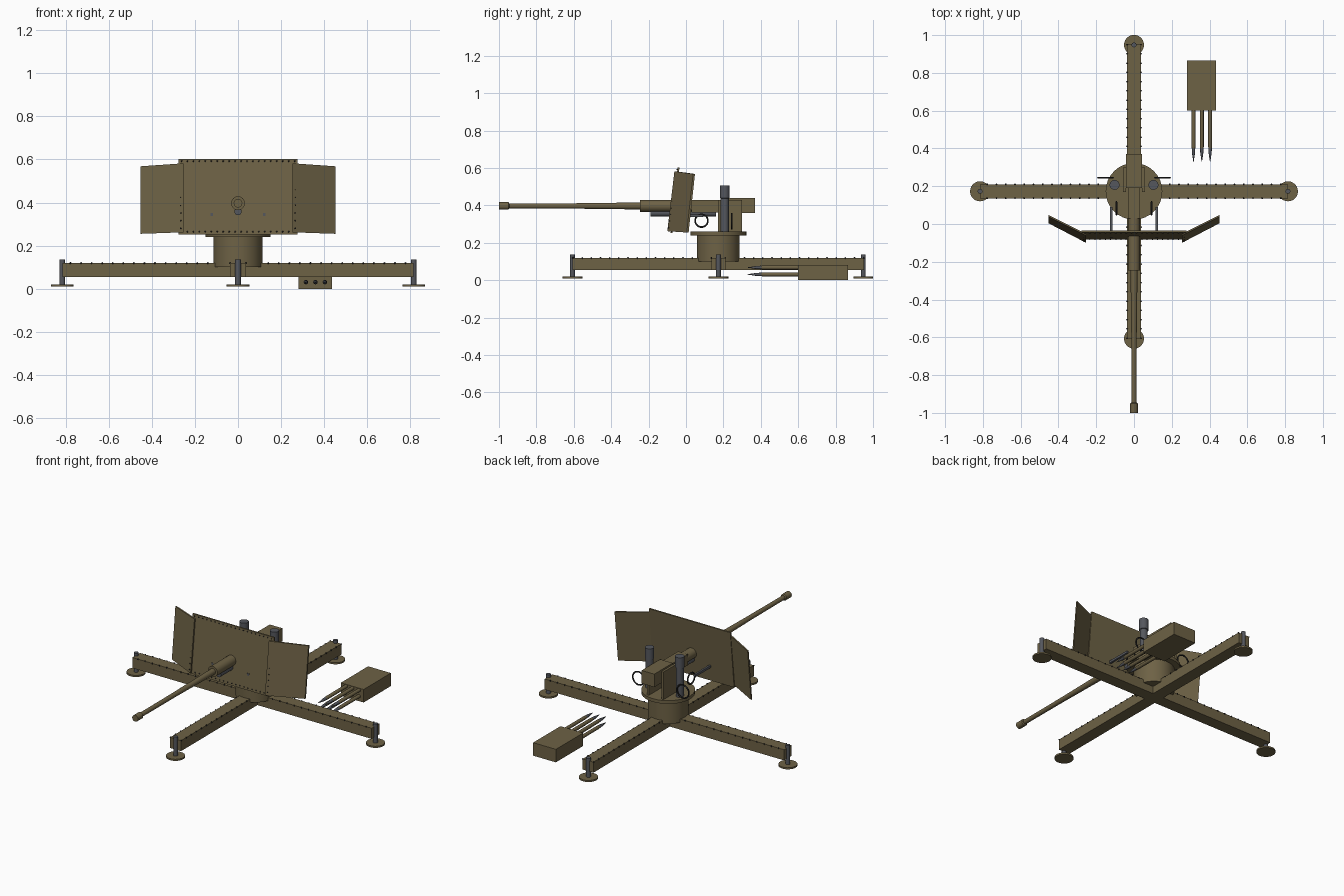
import bpy, bmesh, math
from mathutils import Vector

cube = bpy.data.objects.get("Cube")
if cube:
    bpy.data.objects.remove(cube, do_unlink=True)


def material(name, color):
    m = bpy.data.materials.new(name)
    m.use_nodes = True
    m.diffuse_color = (*color, 1)
    m.node_tree.nodes["Principled BSDF"].inputs["Base Color"].default_value = (*color, 1)
    return m


olive = material("olive paint", (0.155, 0.122, 0.06))
steel = material("grey steel", (0.09, 0.095, 0.11))
dark = material("dark rubber", (0.02, 0.02, 0.02))


def finish(name, bm, mat, smooth=False):
    bmesh.ops.recalc_face_normals(bm, faces=bm.faces)
    mesh = bpy.data.meshes.new(name)
    bm.to_mesh(mesh)
    bm.free()
    mesh.materials.append(mat)
    ob = bpy.data.objects.new(name, mesh)
    bpy.context.collection.objects.link(ob)
    if smooth:
        bpy.ops.object.select_all(action='DESELECT')
        ob.select_set(True)
        bpy.context.view_layer.objects.active = ob
        bpy.ops.object.shade_smooth_by_angle(angle=math.radians(35))
    return ob


def box(name, lo, hi, mat=olive):
    bm = bmesh.new()
    bmesh.ops.create_cube(bm, size=1)
    for v in bm.verts:
        v.co = Vector([lo[i] + (v.co[i] + 0.5) * (hi[i] - lo[i]) for i in range(3)])
    return finish(name, bm, mat)


def lathe(name, origin, axis, profile, mat=olive, sides=24):
    """Closed turned part; profile lists (distance along axis, radius)."""
    rot = Vector((0, 0, 1)).rotation_difference(Vector(axis))
    bm = bmesh.new()
    rings = []
    for d, r in profile:
        ring = []
        for i in range(sides):
            a = math.tau * i / sides
            p = Vector((r * math.cos(a), r * math.sin(a), d))
            ring.append(bm.verts.new(rot @ p + Vector(origin)))
        rings.append(ring)
    for a, b in zip(rings, rings[1:]):
        for i in range(sides):
            j = (i + 1) % sides
            bm.faces.new((a[i], a[j], b[j], b[i]))
    bm.faces.new(rings[0][::-1])
    bm.faces.new(rings[-1])
    return finish(name, bm, mat, True)


def plate(name, corners, thick):
    """Flat quad thickened backwards."""
    bm = bmesh.new()
    front = [bm.verts.new(c) for c in corners]
    back = [bm.verts.new(Vector(c) + Vector((0, thick, 0))) for c in corners]
    bm.faces.new(front)
    bm.faces.new(back)
    for i in range(4):
        j = (i + 1) % 4
        bm.faces.new((front[i], front[j], back[j], back[i]))
    return finish(name, bm, olive)


def rivets(name, points, r):
    bm = bmesh.new()
    for p in points:
        made = bmesh.ops.create_icosphere(bm, subdivisions=1, radius=r)
        bmesh.ops.translate(bm, verts=made["verts"], vec=p)
    return finish(name, bm, dark)


def ring(name, center, normal, radius, tube):
    rot = Vector((0, 0, 1)).rotation_difference(Vector(normal))
    bpy.ops.mesh.primitive_torus_add(location=center, rotation=rot.to_euler(), major_radius=radius,
                                     minor_radius=tube, major_segments=24, minor_segments=8)
    ob = bpy.context.object
    ob.name = name
    ob.data.materials.append(dark)
    bpy.ops.object.shade_smooth_by_angle(angle=math.radians(60))


# Cross-shaped carriage with riveted edges
CY, HALF, REACH = 0.173, 0.037, 0.815
BACK = 0.78
box("side_beam", (-REACH, CY - HALF, 0.055), (REACH, CY + HALF, 0.12))
box("long_beam", (-HALF, CY - BACK, 0.055), (HALF, CY + BACK, 0.12))
points = []
for i in range(14):
    d = 0.14 + i * 0.049
    for s in (-1, 1):
        for e in (-HALF, HALF):
            points += [(s * d, CY + e, 0.119), (e, CY + s * d, 0.119)]
rivets("beam_rivets", points, 0.005)

# Levelling jacks and foot pads
for label, x, y in (("left", REACH, CY), ("right", -REACH, CY),
                    ("back", 0, CY + BACK - 0.005), ("front", 0, CY - BACK)):
    lathe(label + "_foot_pad", (x, y, 0.01), (0, 0, 1), [(0, 0.053), (0.01, 0.053)])
    lathe(label + "_jack", (x, y, 0.02), (0, 0, 1), [(0, 0.013), (0.117, 0.013)], steel, 16)

# Pedestal and turntable
lathe("pedestal", (0, CY, 0.1), (0, 0, 1), [(0, 0.114), (0.145, 0.114)], sides=32)
lathe("turntable", (0, CY, 0.24), (0, 0, 1), [(0, 0.15), (0.02, 0.15)], sides=32)

# Gun
lathe("barrel", (0, -0.99, 0.397), (0, 1, 0), [(0, 0.013), (0.37, 0.014), (0.77, 0.019)])
lathe("muzzle", (0, -1, 0.397), (0, 1, 0), [(0, 0.02), (0.05, 0.02), (0.055, 0.014)])
lathe("barrel_sleeve", (0, -0.245, 0.397), (0, 1, 0), [(0, 0.032), (0.3, 0.032)])
lathe("recoil_cylinder", (0, -0.19, 0.358), (0, 1, 0), [(0, 0.017), (0.35, 0.017)], steel, 16)
box("receiver", (-0.033, 0.03, 0.362), (0.033, 0.2, 0.43))
box("breech", (-0.043, 0.19, 0.36), (0.043, 0.37, 0.44))

# Shield: leaning centre plate with two swept wings
plate("shield_centre", [(-0.277, -0.082, 0.252), (0.277, -0.082, 0.252),
                        (0.277, -0.045, 0.603), (-0.277, -0.045, 0.603)], 0.01)
points = []
for i in range(20):
    x = -0.262 + i * 0.0276
    points += [(x, -0.047, 0.592), (x, -0.081, 0.265)]
rivets("shield_rivets", points, 0.004)

for side, s in (("left", 1), ("right", -1)):
    plate(side + "_shield_wing", [(s * 0.253, -0.1, 0.262), (s * 0.453, 0.004, 0.255),
                                  (s * 0.453, 0.038, 0.568), (s * 0.253, -0.062, 0.582)], 0.01)
    rivets(side + "_wing_rivets", [(s * 0.265, -0.092 + 0.04 * t / 8, 0.28 + 0.285 * t / 8)
                                   for t in range(9)], 0.004)
    box(side + "_shield_bracket", (s * 0.121 - 0.006, -0.075, 0.338),
        (s * 0.121 + 0.006, 0.09, 0.352), steel)
    # Cradle cheeks, sight columns and handwheels
    box(side + "_cheek", (s * 0.05 - 0.007, 0.17, 0.258), (s * 0.05 + 0.007, 0.3, 0.43))
    lathe(side + "_sight_column", (s * 0.103, 0.207, 0.258), (0, 0, 1),
          [(0, 0.022), (0.18, 0.022), (0.181, 0.026), (0.248, 0.026)], steel)
    ring(side + "_elevation_wheel", (s * 0.093, 0.083, 0.318), (1, 0, 0), 0.034, 0.0045)
    ring(side + "_traverse_wheel", (s * 0.151, 0.245, 0.315), (0, 1, 0), 0.04, 0.0045)

# Ammunition crate with two rows of rounds
box("ammunition_crate", (0.28, 0.6, 0), (0.435, 0.865, 0.08))
for row, z in (("lower", 0.031), ("upper", 0.068)):
    for i in range(3):
        at = (0.315 + 0.044 * i, 0.61, z)
        lathe(f"{row}_round_{i + 1}_case", at, (0, -1, 0),
              [(0, 0.0105), (0.2, 0.0105), (0.215, 0.008)], sides=12)
        lathe(f"{row}_round_{i + 1}_tip", at, (0, -1, 0),
              [(0.21, 0.0095), (0.235, 0.008), (0.28, 0.001)], steel, 12)
